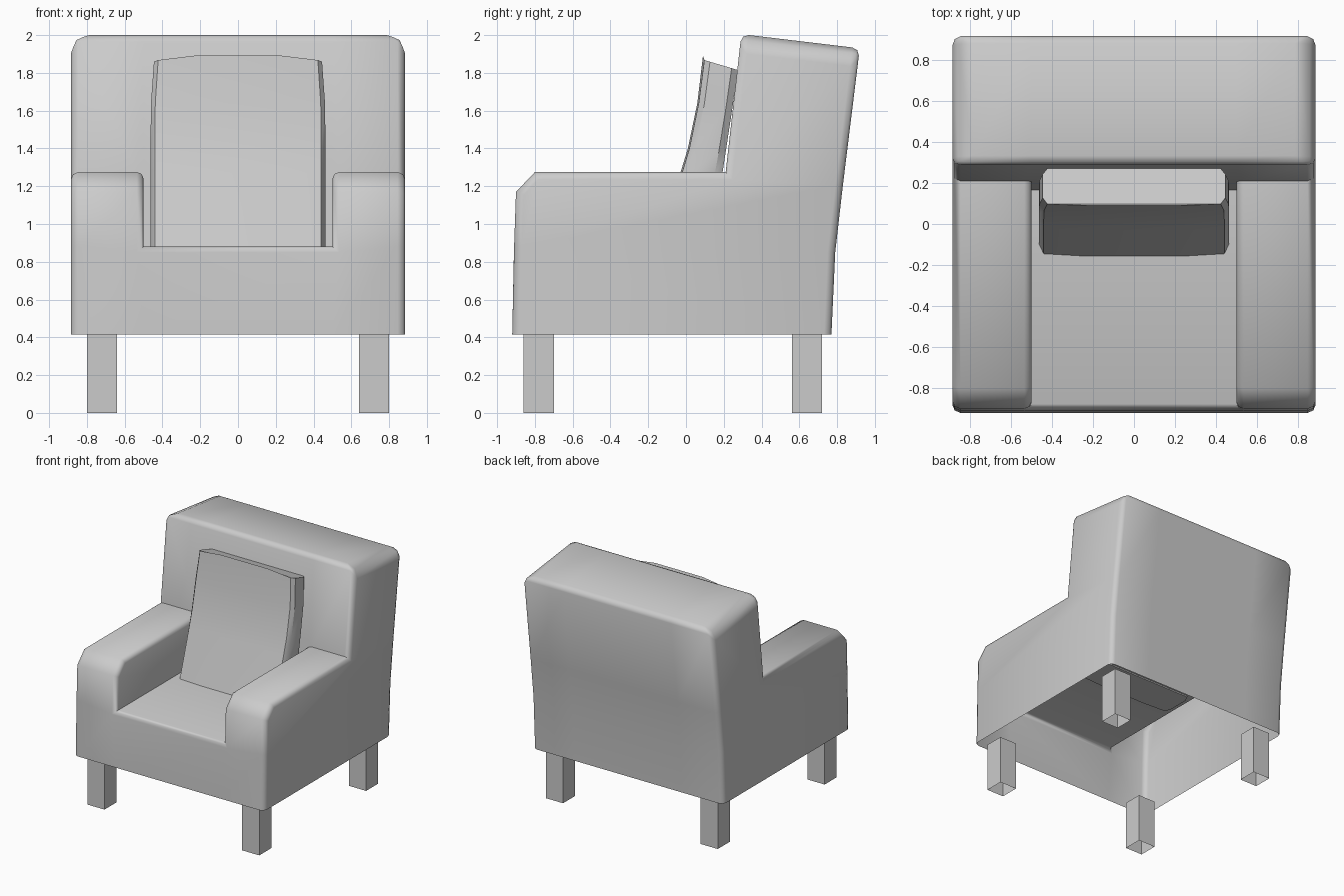
import bpy, bmesh, math

if "Cube" in bpy.data.objects:
    bpy.data.objects.remove(bpy.data.objects["Cube"])

def finish(bm, name, angle=None):
    bmesh.ops.recalc_face_normals(bm, faces=bm.faces)
    me = bpy.data.meshes.new(name)
    bm.to_mesh(me)
    bm.free()
    ob = bpy.data.objects.new(name, me)
    bpy.context.collection.objects.link(ob)
    bpy.ops.object.select_all(action='DESELECT')
    ob.select_set(True)
    bpy.context.view_layer.objects.active = ob
    if angle:
        bpy.ops.object.shade_smooth_by_angle(angle=math.radians(angle))
    return ob

# Upholstered body: side profile (y, z) repeated at four x stations, open below
P = {'A': (-.92, .415), 'B': (-.91, .88), 'C': (-.90, 1.17), 'K': (-.80, 1.275),
     'D': (.21, 1.275), 'S': (.165, .88), 'E': (.293, 2.005), 'F': (.92, 1.93),
     'G': (.83, 1.2), 'I': (.79, .85), 'H': (.77, .415)}
X = [-.885, -.5, .5, .885]
bm = bmesh.new()
V = {(k, i): bm.verts.new((x, *P[k])) for k in P for i, x in enumerate(X)
     if not (k == 'S' and i in (0, 3))}

def strip(keys, spans):
    for a, b in zip(keys, keys[1:]):
        for i in spans:
            bm.faces.new([V[a, i], V[b, i], V[b, i + 1], V[a, i + 1]])

strip('AB', (0, 1, 2))           # front panel
strip('BCKD', (0, 2))            # arm fronts and tops
strip('BSD', (1,))               # seat and lower back
strip('DEFGIH', (0, 1, 2))       # back
for i in (1, 2):                 # inner arm walls
    bm.faces.new([V[k, i] for k in 'BCKDS'])
for i in (0, 3):                 # outer sides
    bm.faces.new([V[k, i] for k in 'ABCKDEFGIH'])

# Edge rounding widths
W = bm.edges.layers.float.new('bevel_weight_edge')
def soften(a, i, b, j, w):
    bm.edges.get((V[a, i], V[b, j]))[W] = w
for i in (0, 3):
    for a, b in ('AB', 'BC', 'CK', 'KD', 'DE', 'FG', 'GI', 'IH'):
        soften(a, i, b, i, .4)
    soften('E', i, 'F', i, 1)
for i in (1, 2):
    for a, b in ('BC', 'CK', 'KD'):
        soften(a, i, b, i, .35)
for i in range(3):
    soften('E', i, 'E', i + 1, .4)
    soften('F', i, 'F', i + 1, .4)
soften('B', 1, 'B', 2, .3)
body = finish(bm, 'armchair_body')
mod = body.modifiers.new('rounding', 'BEVEL')
mod.limit_method = 'WEIGHT'
mod.width = .1
mod.segments = 2
bpy.ops.object.modifier_apply(modifier=mod.name)
bpy.ops.object.shade_smooth_by_angle(angle=math.radians(50))

# Back cushion: lofted rings (front y, front z, back y, back z, half width)
rings = [(-.16, .87, .14, .87, .463), (-.03, 1.27, .19, 1.25, .463),
         (.01, 1.40, .21, 1.38, .463), (.06, 1.64, .245, 1.61, .461),
         (.09, 1.87, .275, 1.815, .445)]
half = [(.5, 0), (.95, .04), (1, .2), (1, .82), (.94, 1), (.5, 1)]
outline = half + [(-u, t) for u, t in reversed(half)]
bm = bmesh.new()
loops = []
for n, (yf, zf, yb, zb, w) in enumerate(rings):
    loop = []
    for u, t in outline:
        crown = .022 if n == 4 and abs(u) < .6 else 0
        loop.append(bm.verts.new((u * w, yf + (yb - yf) * t, zf + (zb - zf) * t + crown)))
    loops.append(loop)
m = len(outline)
for a, b in zip(loops, loops[1:]):
    for j in range(m):
        bm.faces.new([a[j], a[(j + 1) % m], b[(j + 1) % m], b[j]])
bm.faces.new(loops[0])
# raised inner row closes the top
for j in range(5):
    bm.faces.new([loops[-1][j], loops[-1][j + 1], loops[-1][m - 2 - j], loops[-1][m - 1 - j]])
finish(bm, 'back_cushion', 35)

# Legs: hollow square tubes
def leg(name, x, y):
    bm = bmesh.new()
    bmesh.ops.create_cube(bm, size=1)
    bm.normal_update()
    bmesh.ops.delete(bm, geom=[f for f in bm.faces if abs(f.normal.z) > .5], context='FACES_ONLY')
    bmesh.ops.scale(bm, vec=(.16, .16, .415), verts=bm.verts)
    bmesh.ops.translate(bm, vec=(x, y, .2075), verts=bm.verts)
    finish(bm, name)

for side, x in (('left', -.72), ('right', .72)):
    for end, y in (('front', -.78), ('back', .64)):
        leg(f'{end}_leg_{side}', x, y)
